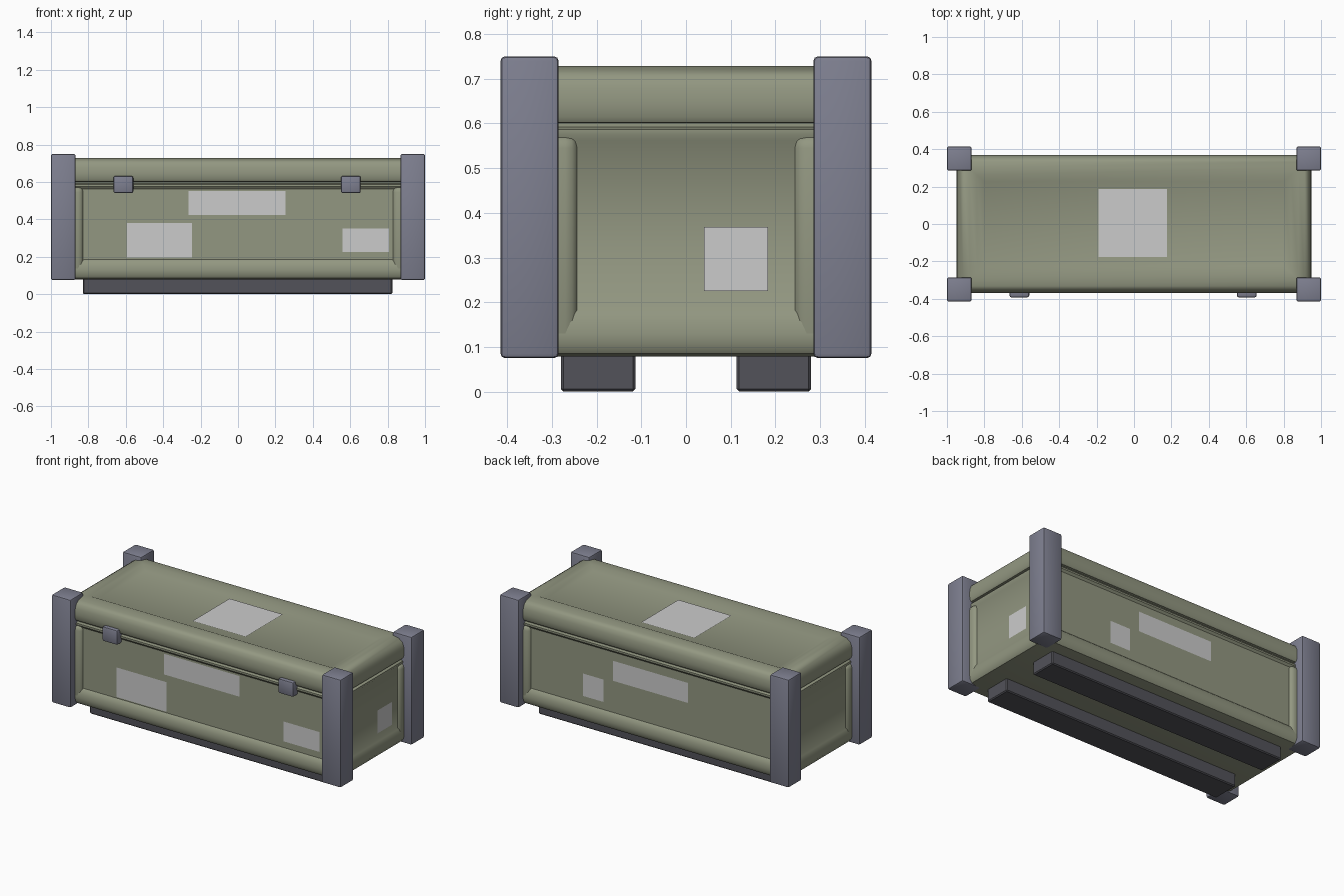
import bpy, bmesh, math
from mathutils import Vector

if "Cube" in bpy.data.objects:
    bpy.data.objects.remove(bpy.data.objects["Cube"])


def material(name, rgb):
    m = bpy.data.materials.new(name)
    m.diffuse_color = (*rgb, 1)
    m.use_nodes = True
    m.node_tree.nodes["Principled BSDF"].inputs["Base Color"].default_value = m.diffuse_color
    return m


GREEN = material("olive", (0.29, 0.31, 0.22))
SLATE = material("slate", (0.21, 0.215, 0.28))
DARK = material("dark", (0.085, 0.085, 0.10))


def finish(bm, name, mat=None, smooth=True):
    bmesh.ops.recalc_face_normals(bm, faces=bm.faces)
    me = bpy.data.meshes.new(name)
    bm.to_mesh(me)
    bm.free()
    ob = bpy.data.objects.new(name, me)
    bpy.context.collection.objects.link(ob)
    if mat:
        me.materials.append(mat)
    if smooth:
        bpy.ops.object.select_all(action='DESELECT')
        ob.select_set(True)
        bpy.context.view_layer.objects.active = ob
        bpy.ops.object.shade_smooth_by_angle(angle=math.radians(35))
    return ob


def box(name, x, y, z, mat, bevel=0.01, segments=2):
    bm = bmesh.new()
    bmesh.ops.create_cube(bm, size=1)
    for v in bm.verts:
        v.co = Vector(r[0] + (r[1] - r[0]) * (c + 0.5) for r, c in zip((x, y, z), v.co))
    bmesh.ops.bevel(bm, geom=bm.edges[:], offset=bevel, segments=segments,
                    profile=0.5, affect='EDGES', clamp_overlap=True)
    return finish(bm, name, mat)


def loft(name, rings, mat):
    """Stack of rectangles (half x, half y, z), capped at both ends."""
    bm = bmesh.new()
    loops = [[bm.verts.new((sx * hx, sy * hy, z))
              for sx, sy in ((-1, -1), (1, -1), (1, 1), (-1, 1))] for hx, hy, z in rings]
    for a, b in zip(loops, loops[1:]):
        for i in range(4):
            j = (i + 1) % 4
            bm.faces.new((a[i], a[j], b[j], b[i]))
    bm.faces.new(loops[0])
    bm.faces.new(loops[-1])
    return finish(bm, name, mat)


def span(s, a, b):
    return tuple(sorted((s * a, s * b)))


# Case base: rounded bottom rim, recessed side panels, narrow groove under the lid
loft("case_base", [
    (0.90, 0.325, 0.078), (0.932, 0.352, 0.085), (0.946, 0.366, 0.105),
    (0.948, 0.369, 0.13), (0.945, 0.366, 0.155), (0.938, 0.357, 0.175),
    (0.931, 0.347, 0.185), (0.931, 0.347, 0.562), (0.94, 0.358, 0.575),
    (0.94, 0.358, 0.586), (0.925, 0.343, 0.592), (0.925, 0.343, 0.61)], GREEN)

# Lid: rounded rim with a sunken top panel
loft("case_lid", [
    (0.92, 0.335, 0.60), (0.938, 0.358, 0.602), (0.946, 0.367, 0.615),
    (0.949, 0.37, 0.645), (0.946, 0.367, 0.68), (0.935, 0.356, 0.705),
    (0.912, 0.332, 0.721), (0.88, 0.30, 0.728), (0.84, 0.262, 0.725),
    (0.80, 0.226, 0.707)], GREEN)

# Corner uprights framing the panels, with posts over them
for sx, ex in ((-1, "left"), (1, "right")):
    for sy, ey in ((-1, "front"), (1, "back")):
        box(f"{ey}_{ex}_upright", span(sx, 0.825, 0.948), span(sy, 0.24, 0.368),
            (0.10, 0.575), GREEN, 0.03, 3)
        box(f"{ey}_{ex}_post", span(sx, 0.868, 1.0), span(sy, 0.285, 0.415),
            (0.075, 0.75), SLATE, 0.01)

# Skids
for sy, n in ((-1, "front"), (1, "back")):
    box(f"{n}_skid", (-0.83, 0.825), span(sy, 0.113, 0.28), (0.0, 0.085), DARK, 0.006, 1)

# Latches
for x, n in ((-0.613, "left"), (0.603, "right")):
    box(f"{n}_latch", (x - 0.053, x + 0.053), (-0.392, -0.34), (0.54, 0.632), SLATE, 0.01)


# Blank labels: (name, axis, position, first range, second range)
def label(name, axis, p, u, v):
    bm = bmesh.new()
    pts = [(u[0], v[0]), (u[1], v[0]), (u[1], v[1]), (u[0], v[1])]
    put = {"x": lambda a, b: (p, a, b), "y": lambda a, b: (a, p, b), "z": lambda a, b: (a, b, p)}[axis]
    f = bm.faces.new([bm.verts.new(put(*q)) for q in pts])
    me = bpy.data.meshes.new(name)
    f.normal_update()
    if f.normal["xyz".index(axis)] * p < 0:
        f.normal_flip()
    bm.to_mesh(me)
    bm.free()
    bpy.context.collection.objects.link(bpy.data.objects.new(name, me))


label("front_wide_label", "y", -0.351, (-0.265, 0.255), (0.423, 0.552))
label("front_left_label", "y", -0.353, (-0.593, -0.247), (0.195, 0.38))
label("front_right_label", "y", -0.351, (0.56, 0.808), (0.226, 0.35))
label("back_wide_label", "y", 0.351, (-0.26, 0.26), (0.385, 0.51))
label("back_small_label", "y", 0.351, (0.325, 0.465), (0.235, 0.375))
label("right_label", "x", 0.935, (0.04, 0.184), (0.225, 0.368))
label("top_label", "z", 0.711, (-0.19, 0.177), (-0.177, 0.188))
